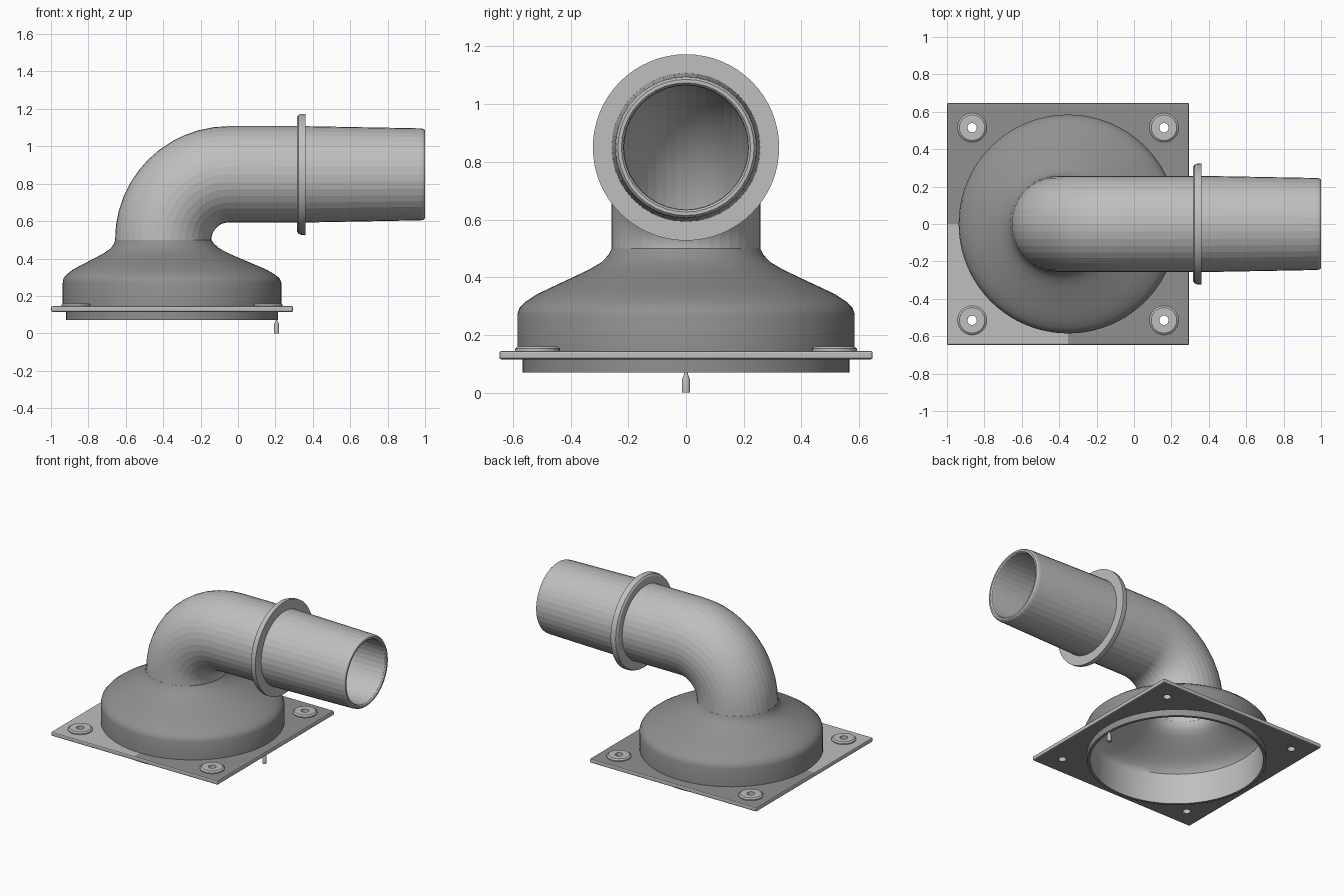
import bpy, bmesh, math
from mathutils import Vector

if "Cube" in bpy.data.objects:
    bpy.data.objects.remove(bpy.data.objects["Cube"])

CX = -0.3525          # plate and dome axis
BEND = Vector((-0.05, 0, 0.5))   # centre of the elbow bend
BR = 0.35             # bend radius of the pipe centreline


def material(name, v):
    m = bpy.data.materials.new(name)
    m.diffuse_color = (v, v, v, 1)
    m.use_nodes = True
    m.node_tree.nodes["Principled BSDF"].inputs["Base Color"].default_value = m.diffuse_color
    return m


LIGHT = material("light grey", 0.52)
DARK = material("dark grey", 0.28)


def finish(name, bm, smooth=None, mats=(LIGHT, DARK)):
    bmesh.ops.recalc_face_normals(bm, faces=bm.faces)
    me = bpy.data.meshes.new(name)
    bm.to_mesh(me)
    bm.free()
    ob = bpy.data.objects.new(name, me)
    bpy.context.collection.objects.link(ob)
    for m in mats:
        me.materials.append(m)
    bpy.ops.object.select_all(action='DESELECT')
    ob.select_set(True)
    bpy.context.view_layer.objects.active = ob
    if smooth:
        bpy.ops.object.shade_smooth_by_angle(angle=math.radians(smooth))
    return ob


def loft(name, rings, sides, closed=False, smooth=None, dark=lambda i: False):
    """rings: (centre, tilt, radius); tilt 0 = axis along z, 90 degrees = axis along x"""
    bm = bmesh.new()
    loops = []
    for c, tilt, r in rings:
        u = Vector((math.cos(tilt), 0, -math.sin(tilt)))
        v = Vector((0, 1, 0))
        loops.append([bm.verts.new(Vector(c) + r * (u * math.cos(a) + v * math.sin(a)))
                      for a in (2 * math.pi * k / sides for k in range(sides))])
    n = len(loops)
    for i in range(n if closed else n - 1):
        a, b = loops[i], loops[(i + 1) % n]
        for k in range(sides):
            j = (k + 1) % sides
            f = bm.faces.new((a[k], a[j], b[j], b[k]))
            f.material_index = int(dark(i))
    return finish(name, bm, smooth)


def up(x, y, pairs):
    return [((x, y, z), 0, r) for r, z in pairs]


def along(pairs):
    return [((x, 0, BEND.z + BR), math.pi / 2, r) for r, x in pairs]


def bend(r, steps=12):
    out = []
    for i in range(steps + 1):
        t = math.pi / 2 * i / steps
        out.append((BEND + BR * Vector((-math.cos(t), 0, math.sin(t))), t, r))
    return out


# Elbow pipe: outside of the bend, tapered spigot, rounded mouth, inside back down
outer = bend(0.2575) + along([(0.2575, 0.36), (0.246, 0.975), (0.243, 0.992), (0.236, 1.0)])
inner = along([(0.224, 1.0), (0.217, 0.992), (0.215, 0.975), (0.22, 0.36)]) + bend(0.225)[::-1]
loft("elbow_pipe", outer + inner, 40, smooth=8)

# Stop collar on the pipe, rounded on the elbow side
loft("stop_collar", along([(0.24, 0.36), (0.323, 0.36), (0.323, 0.338), (0.318, 0.324),
                           (0.306, 0.316), (0.24, 0.316)]), 64, closed=True, smooth=30)

# Dome: shell that blends from the wide base ring to the pipe
profile = [(0.2575, 0.50), (0.268, 0.478), (0.293, 0.452), (0.335, 0.427), (0.40, 0.396),
           (0.46, 0.368), (0.515, 0.342), (0.555, 0.316), (0.577, 0.295), (0.585, 0.27)]


def blend(z):         # the neck sits slightly off the base axis
    t = min(1, max(0, (z - 0.28) / 0.22))
    return CX - 0.0475 * t


shell = [((blend(z), 0, z), 0, r) for r, z in profile]
shell += up(CX, 0, [(0.585, 0.13), (0.567, 0.13), (0.567, 0.07)])
n_out = len(shell)
shell += up(CX, 0, [(0.548, 0.07), (0.548, 0.27)])
shell += [((blend(z), 0, z - 0.012 * (0.5 - z) / 0.23), 0, r - 0.032) for r, z in profile[:-1][::-1]]
loft("dome", shell, 80, smooth=35, dark=lambda i: i < n_out)

# Mounting plate: bevelled slab, one quarter of the top is lighter
S = 0.6475
bm = bmesh.new()
bmesh.ops.create_cube(bm, size=1)
for v in bm.verts:
    v.co = Vector((CX + v.co.x * 2 * S, v.co.y * 2 * S, 0.13 + v.co.z * 0.03))
bmesh.ops.bevel(bm, geom=list(bm.edges), offset=0.008, segments=2, affect='EDGES', profile=0.5)
for no in ((1, 0, 0), (0, 1, 0)):
    bmesh.ops.bisect_plane(bm, geom=bm.verts[:] + bm.edges[:] + bm.faces[:],
                           plane_co=(CX, 0, 0), plane_no=no)
bm.normal_update()
for f in bm.faces:
    c = f.calc_center_median()
    quarter = c.x < CX and c.y < 0
    f.material_index = int(f.normal.z < -0.9 or (f.normal.z > 0.9 and not quarter))
plate = finish("mounting_plate", bm)

# Holes in the plate: the dome opening and four screw holes
corners = [(CX + sx * 0.513, sy * 0.515) for sx in (-1, 1) for sy in (-1, 1)]
for x, y, r, n in [(CX, 0, 0.56, 80)] + [(x, y, 0.025, 24) for x, y in corners]:
    cb = bmesh.new()
    bmesh.ops.create_cone(cb, cap_ends=True, segments=n, radius1=r, radius2=r, depth=0.2)
    bmesh.ops.translate(cb, verts=cb.verts, vec=(x, y, 0.13))
    cutter = finish("hole_cutter", cb)
    cutter.hide_render = True
    mod = plate.modifiers.new("hole", 'BOOLEAN')
    mod.operation, mod.solver, mod.object = 'DIFFERENCE', 'EXACT', cutter
    bpy.context.view_layer.objects.active = plate
    bpy.ops.object.modifier_apply(modifier=mod.name)
    bpy.data.objects.remove(cutter)

# Screw bosses on the plate corners
for i, (x, y) in enumerate(corners):
    loft(f"screw_boss_{i + 1}", up(x, y, [(0.025, 0.14), (0.025, 0.16), (0.068, 0.16),
                                          (0.078, 0.152), (0.078, 0.14)]),
         32, closed=True, smooth=25)

# Small locating pin under the rim
loft("locating_pin", up(0.206, 0, [(0.0005, 0), (0.0145, 0.0), (0.0145, 0.045),
                                   (0.005, 0.068), (0.0005, 0.074)]), 16, smooth=30)
